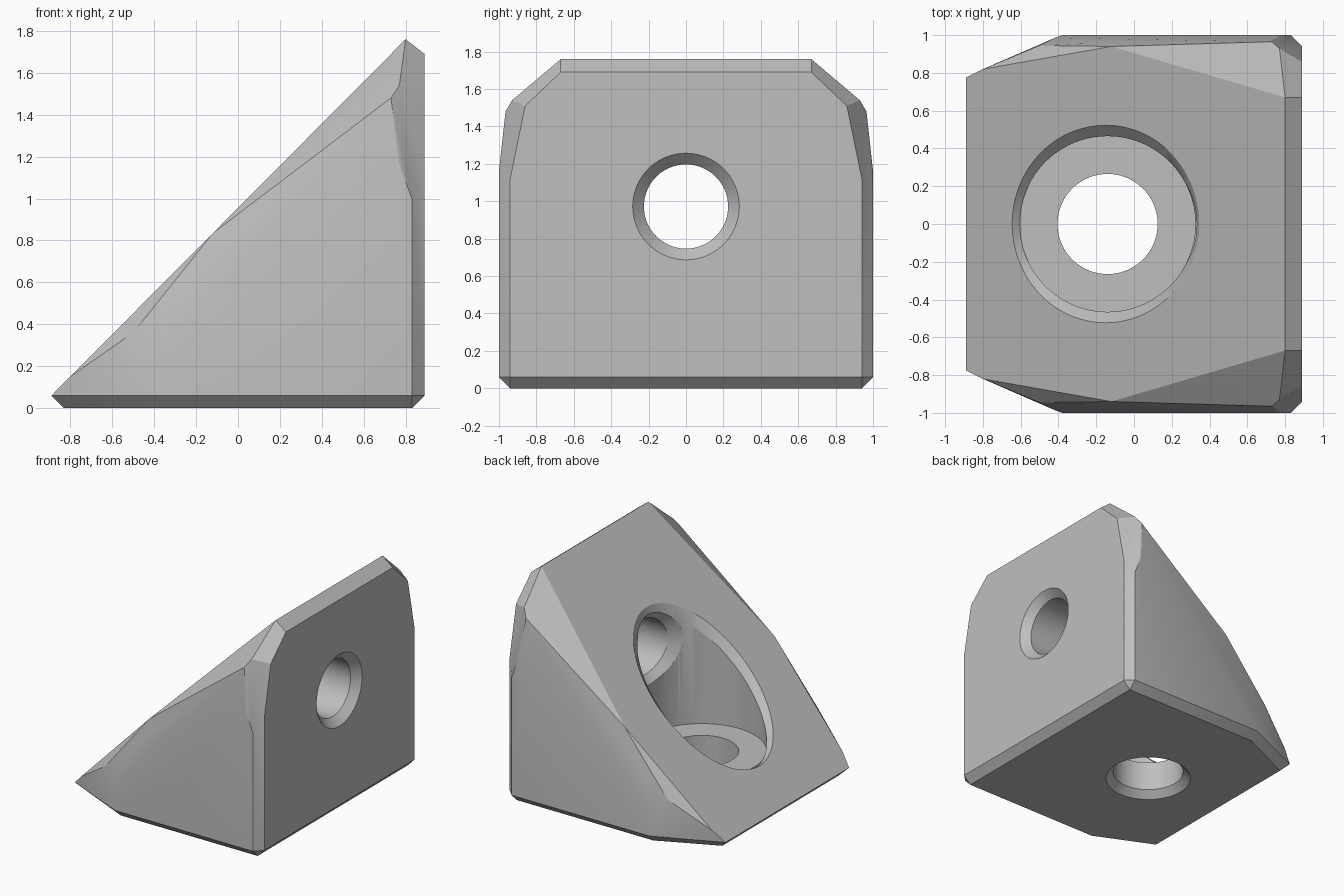
import bpy, bmesh, math

cube = bpy.data.objects.get("Cube")
if cube:
    bpy.data.objects.remove(cube, do_unlink=True)

SEG = 96
BORE_X, BORE_R = -0.14, 0.465


def slope_z(x):
    return 0.06 + 1.006 * (x + 0.89)


def make_object(name, bm):
    bmesh.ops.recalc_face_normals(bm, faces=bm.faces)
    mesh = bpy.data.meshes.new(name)
    bm.to_mesh(mesh)
    bm.free()
    obj = bpy.data.objects.new(name, mesh)
    bpy.context.collection.objects.link(obj)
    return obj


def loft(name, rings):
    """Closed solid through rings, each a function of an angle."""
    bm = bmesh.new()
    loops = [[bm.verts.new(ring(2 * math.pi * i / SEG)) for i in range(SEG)] for ring in rings]
    for a, b in zip(loops, loops[1:]):
        for i in range(SEG):
            j = (i + 1) % SEG
            bm.faces.new((a[i], a[j], b[j], b[i]))
    bm.faces.new(loops[0])
    bm.faces.new(loops[-1])
    return make_object(name, bm)


# Chamfered wedge: half the corners, mirrored across y
corners = [
    (-0.83, 0.73, 0), (-0.37, 0.94, 0), (0.83, 0.94, 0),
    (-0.89, 0.775, 0.06), (-0.38, 1, 0.06), (0.83, 1, 0.06), (0.89, 0.94, 0.06),
    (0.89, 0.94, 1.12), (0.89, 0.86, 1.51), (0.89, 0.67, 1.69),
    (0.83, 1, 1.0), (0.77, 1, 1.16),
    (0.8, 0.67, 1.76), (0.77, 0.93, 1.54), (0.73, 0.965, 1.48),
    (-0.12, 0.94, slope_z(-0.12)), (-0.28, 0.955, 0.59),
    (-0.5, 0.945, 0.36), (-0.42, 0.985, 0.2), (-0.8, 0.82, slope_z(-0.8)),
]
bm = bmesh.new()
for x, y, z in corners:
    bm.verts.new((x, y, z))
    bm.verts.new((x, -y, z))
hull = bmesh.ops.convex_hull(bm, input=bm.verts)
loose = {v for v in hull["geom_interior"] + hull["geom_unused"] if isinstance(v, bmesh.types.BMVert)}
bmesh.ops.delete(bm, geom=list(loose), context="VERTS")
bmesh.ops.dissolve_limit(bm, angle_limit=math.radians(1), verts=bm.verts, edges=bm.edges)
bracket = make_object("corner_bracket", bm)


# Vertical bolt hole with a deep counterbore opening on the slope
def flat_ring(r, z):
    return lambda a: (BORE_X + r * math.cos(a), r * math.sin(a), z)


def slope_ring(cx, rx, ry, dz):
    def point(a):
        x = cx + rx * math.cos(a)
        return x, ry * math.sin(a), slope_z(x) + dz
    return point


vertical = loft("vertical_bore_cutter", [
    flat_ring(0.38, -0.06), flat_ring(0.32, 0), flat_ring(0.265, 0.055),
    flat_ring(0.265, 0.29), flat_ring(BORE_R, 0.29),
    slope_ring(BORE_X, BORE_R, BORE_R, -0.07),
    slope_ring(-0.15, 0.495, 0.523, 0), slope_ring(-0.15, 0.495, 0.523, 1),
])


# Horizontal bolt hole, chamfered at the wall and where it meets the counterbore
def upright_ring(r, x):
    return lambda a: (x, r * math.cos(a), 0.972 + r * math.sin(a))


def bore_wall_ring(r, dx):
    def point(a):
        y = r * math.cos(a)
        return BORE_X + math.sqrt(BORE_R ** 2 - y * y) + dx, y, 0.972 + r * math.sin(a)
    return point


horizontal = loft("horizontal_bore_cutter", [
    upright_ring(0.345, 0.95), upright_ring(0.285, 0.89), upright_ring(0.225, 0.83),
    bore_wall_ring(0.225, 0.05), bore_wall_ring(0.283, 0), upright_ring(0.283, 0.05),
])

# Cut the holes
bpy.ops.object.select_all(action="DESELECT")
bpy.context.view_layer.objects.active = bracket
bracket.select_set(True)
for cutter in (vertical, horizontal):
    mod = bracket.modifiers.new(cutter.name, "BOOLEAN")
    mod.operation = "DIFFERENCE"
    mod.solver = "EXACT"
    mod.object = cutter
    bpy.ops.object.modifier_apply(modifier=mod.name)
    bpy.data.objects.remove(cutter, do_unlink=True)

# Plain grey finish
grey = bpy.data.materials.new("plain_grey")
grey.use_nodes = True
colour = (0.52, 0.52, 0.52, 1)
grey.diffuse_color = colour
grey.node_tree.nodes["Principled BSDF"].inputs["Base Color"].default_value = colour
bracket.data.materials.clear()
bracket.data.materials.append(grey)
bpy.ops.object.shade_smooth_by_angle(angle=math.radians(25))
